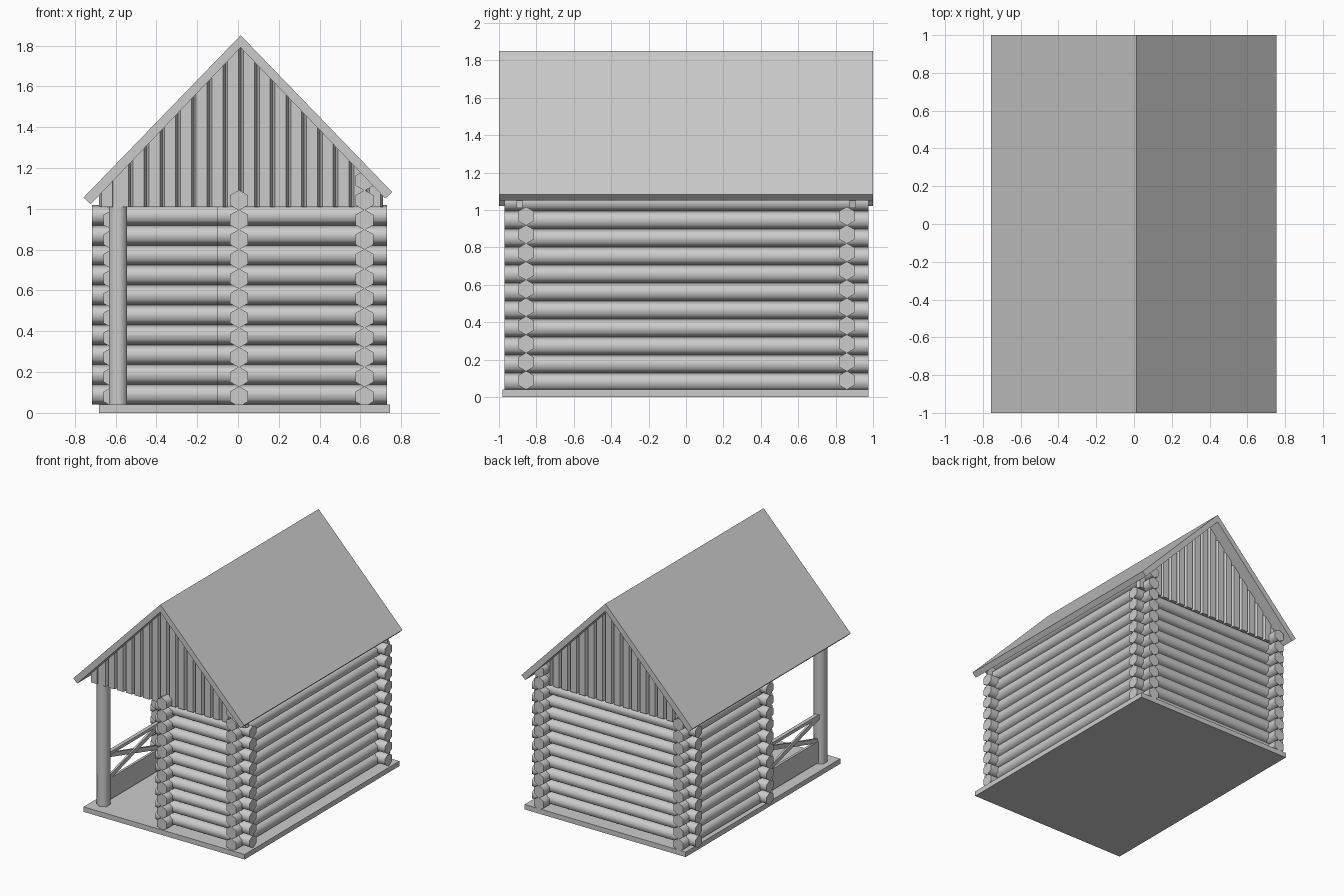
import bpy, bmesh, math
from mathutils import Vector, Matrix

if "Cube" in bpy.data.objects:
    bpy.data.objects.remove(bpy.data.objects["Cube"])


def finish(name, bm, smooth=None):
    bmesh.ops.recalc_face_normals(bm, faces=bm.faces)
    me = bpy.data.meshes.new(name)
    bm.to_mesh(me)
    bm.free()
    ob = bpy.data.objects.new(name, me)
    bpy.context.collection.objects.link(ob)
    if smooth:
        bpy.ops.object.select_all(action='DESELECT')
        ob.select_set(True)
        bpy.context.view_layer.objects.active = ob
        bpy.ops.object.shade_smooth_by_angle(angle=math.radians(smooth))
    return ob


def log(bm, a, b, side, r=0.05):
    """Six-sided log from a to b, one ridge pointing along side."""
    a, b, u = Vector(a), Vector(b), Vector(side)
    v = (b - a).normalized().cross(u)
    rings = [[bm.verts.new(p + r * (math.cos(k * math.pi / 3) * u + math.sin(k * math.pi / 3) * v))
              for k in range(6)] for p in (a, b)]
    for k in range(6):
        n = (k + 1) % 6
        bm.faces.new((rings[0][k], rings[0][n], rings[1][n], rings[1][k]))
    for ring in rings:
        bm.faces.new(ring)


def wall(name, a, b, z0, step, count):
    bm = bmesh.new()
    for i in range(count):
        z = z0 + step * i
        log(bm, (*a, z), (*b, z), (0, 0, 1))
    finish(name, bm, 65)


def box(bm, lo, hi, rot=None):
    lo, hi = Vector(lo), Vector(hi)
    m = Matrix.Translation((lo + hi) / 2) @ (rot or Matrix()) @ Matrix.Diagonal((*(hi - lo), 1))
    bmesh.ops.create_cube(bm, size=1, matrix=m)


def prism(bm, lower, upper):
    lo, up = [[bm.verts.new(p) for p in ring] for ring in (lower, upper)]
    n = len(lo)
    for k in range(n):
        j = (k + 1) % n
        bm.faces.new((lo[k], lo[j], up[j], up[k]))
    bm.faces.new(lo)
    bm.faces.new(up)


# Floor slab
bm = bmesh.new()
box(bm, (-0.68, -0.98, 0), (0.745, 0.975, 0.04))
finish("floor", bm)

# Log walls running across the house
for name, x0, x1, y in (("front_wall", -0.10, 0.73, -0.855),
                        ("porch_back_wall", -0.715, 0.10, -0.04),
                        ("back_wall", -0.715, 0.73, 0.86)):
    wall(name, (x0, y), (x1, y), 0.09, 0.0975, 10)

# Log walls running front to back
for name, x, y0, y1, n in (("right_wall", 0.62, -0.97, 0.975, 12),
                           ("porch_side_wall", 0.005, -0.97, 0.07, 11),
                           ("left_wall", -0.615, -0.15, 0.975, 11)):
    wall(name, (x, y0), (x, y1), 0.08, 0.0962, n)

# Porch post
bm = bmesh.new()
log(bm, (-0.588, -0.86, 0.03), (-0.588, -0.86, 1.17), (0, 1, 0))
finish("porch_post", bm, 65)

# Porch railing: low panel, crossed braces and handrail
bm = bmesh.new()
box(bm, (-0.60, -0.84, 0.05), (-0.58, -0.12, 0.22))
box(bm, (-0.605, -0.84, 0.41), (-0.575, -0.12, 0.435))
for s in (-1, 1):
    ang = s * math.atan2(0.2, 0.70)
    box(bm, (-0.60 + 0.005 * s, -0.845, 0.30), (-0.585 + 0.005 * s, -0.115, 0.335),
        Matrix.Rotation(ang, 4, 'X'))
finish("porch_railing", bm)

# Roof: one bent slab
bm = bmesh.new()
section = [(-0.757, 1.055), (0.013, 1.85), (0.755, 1.082), (0.722, 1.05), (0.013, 1.79), (-0.722, 1.022)]
rings = [[bm.verts.new((x, y, z)) for x, z in section] for y in (-1, 1)]
for k in range(6):
    j = (k + 1) % 6
    bm.faces.new((rings[0][k], rings[0][j], rings[1][j], rings[1][k]))
for r in rings:
    for q in ((0, 1, 4, 5), (1, 2, 3, 4)):
        bm.faces.new([r[i] for i in q])
finish("roof", bm)


# Gable boarding: bevelled vertical boards cut to the roof slope
def roof_z(x):
    return 1.805 - 1.042 * abs(x - 0.013)


for name, y, out in (("front_gable", -0.875, -1), ("back_gable", 0.875, 1)):
    bm = bmesh.new()
    count, left, right = 18, -0.68, 0.71
    w = (right - left) / count
    for i in range(count):
        x = left + i * w
        plan = [(x, y), (x + w, y), (x + w - 0.012, y + out * 0.03), (x + 0.012, y + out * 0.03)]
        prism(bm, [(px, py, 1.01) for px, py in plan],
              [(px, py, max(roof_z(px), 1.03)) for px, py in plan])
    finish(name, bm)
